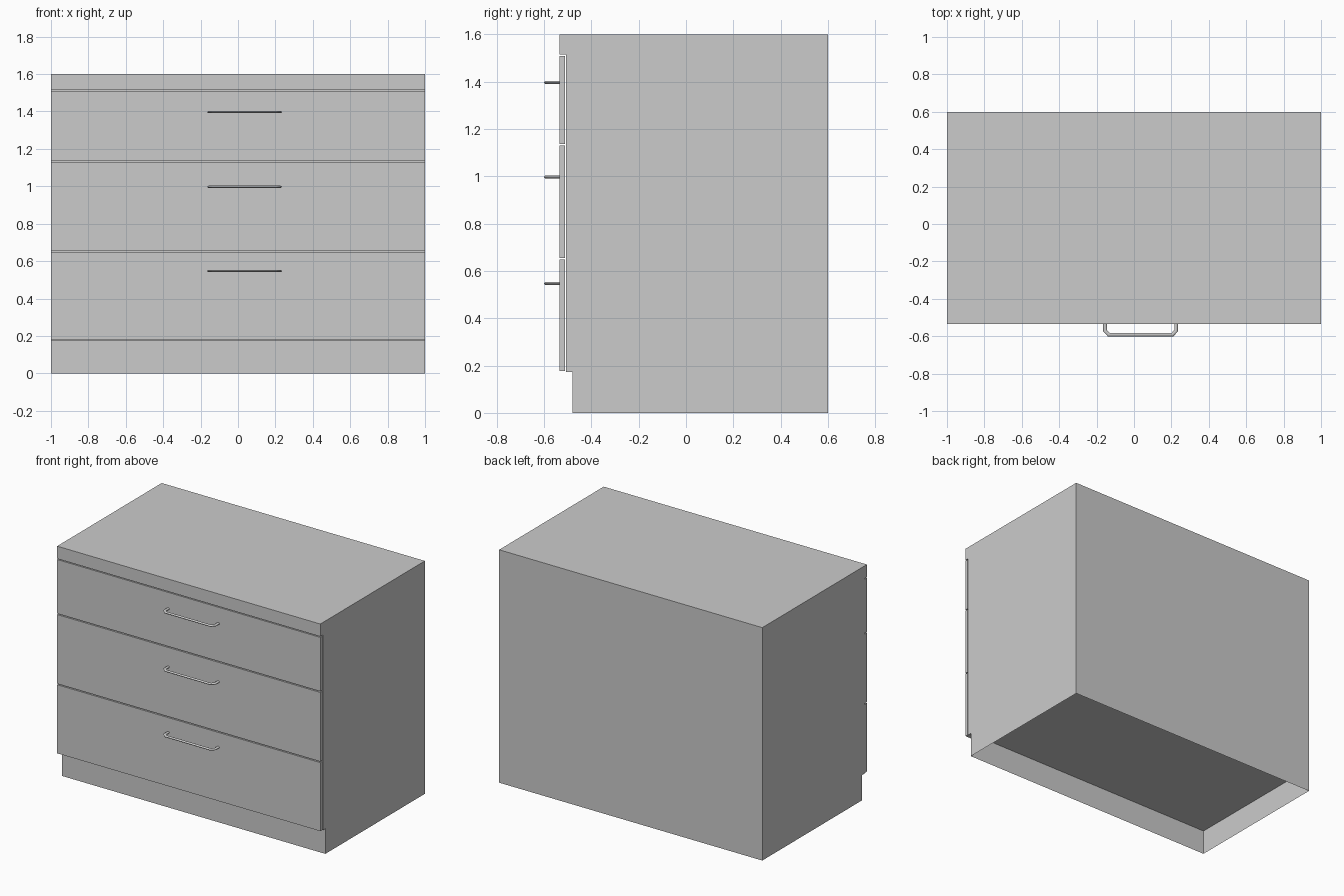
import bpy, bmesh, math
from mathutils import Vector

if "Cube" in bpy.data.objects:
    bpy.data.objects.remove(bpy.data.objects["Cube"])


def finish(bm, name):
    bmesh.ops.recalc_face_normals(bm, faces=bm.faces)
    mesh = bpy.data.meshes.new(name)
    bm.to_mesh(mesh)
    bm.free()
    obj = bpy.data.objects.new(name, mesh)
    bpy.context.collection.objects.link(obj)
    return obj


def box(name, lo, hi, open_ends=False):
    bm = bmesh.new()
    bmesh.ops.create_cube(bm, size=1)
    for v in bm.verts:
        v.co = Vector([(a + b) / 2 + c * (b - a) for a, b, c in zip(lo, hi, v.co)])
    if open_ends:
        ends = [f for f in bm.faces if len({round(v.co.z, 5) for v in f.verts}) == 1]
        bmesh.ops.delete(bm, geom=ends, context='FACES_ONLY')
    return finish(bm, name)


def handle(name, z, sides=10):
    # half path mirrored about the handle centre, swept with an oval section
    cx = 0.035
    half = [(-0.19, -0.532), (-0.19, -0.571), (-0.171, -0.591)]
    path = [Vector((x + cx, y)) for x, y in half]
    path += [Vector((cx - x, y)) for x, y in reversed(half)]
    bm = bmesh.new()
    rings = []
    for i, p in enumerate(path):
        d0 = (p - path[i - 1]).normalized() if i else (path[1] - p).normalized()
        d1 = (path[i + 1] - p).normalized() if i < len(path) - 1 else d0
        t = (d0 + d1).normalized()
        m = Vector((-t.y, t.x)) / t.dot(d0)
        ring = []
        for k in range(sides):
            a = 2 * math.pi * k / sides
            q = p + m * 0.0095 * math.cos(a)
            ring.append(bm.verts.new((q.x, q.y, z + 0.0065 * math.sin(a))))
        rings.append(ring)
    for r, s in zip(rings, rings[1:]):
        for k in range(sides):
            n = (k + 1) % sides
            bm.faces.new((r[k], r[n], s[n], s[k]))
    obj = finish(bm, name)
    obj.data.shade_smooth()
    obj.data.set_sharp_from_angle(angle=math.radians(40))


# Hollow plinth, carcass and worktop
box("plinth", (-1, -0.48, 0), (1, 0.6, 0.173), open_ends=True)
box("carcass", (-1, -0.507, 0.173), (1, 0.6, 1.514))
box("worktop", (-1, -0.535, 1.514), (1, 0.6, 1.6))

# Drawer fronts, each with its handle
drawers = [("lower", 0.177, 0.648, 0.547),
           ("middle", 0.655, 1.13, 0.997),
           ("upper", 1.137, 1.508, 1.397)]
for label, z0, z1, zh in drawers:
    box(label + "_drawer_front", (-1, -0.535, z0), (1, -0.511, z1))
    handle(label + "_handle", zh)
